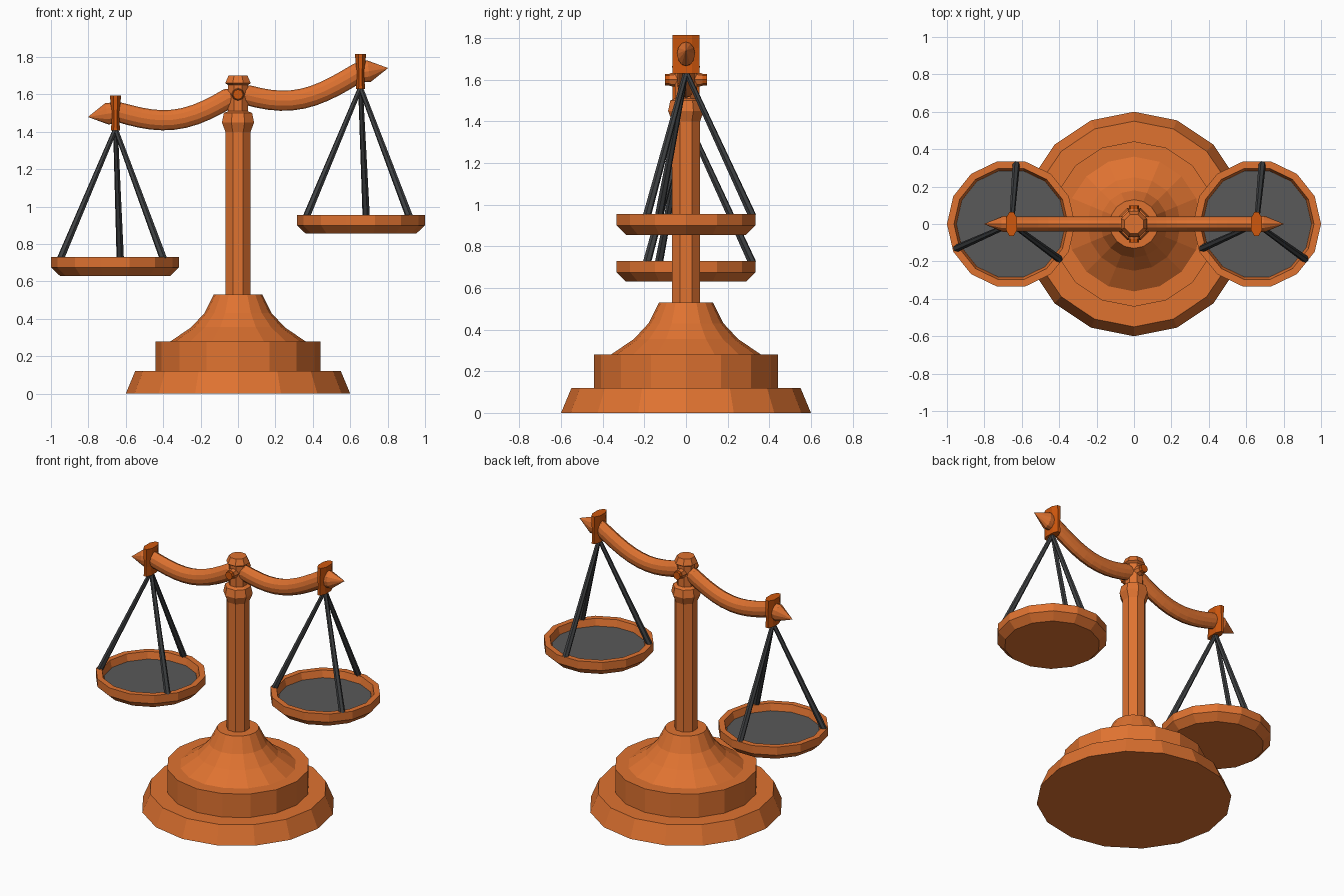
import bpy, bmesh, math
from mathutils import Vector

if "Cube" in bpy.data.objects:
    bpy.data.objects.remove(bpy.data.objects["Cube"])


def material(name, rgb):
    m = bpy.data.materials.new(name)
    m.diffuse_color = (*rgb, 1)
    m.use_nodes = True
    m.node_tree.nodes["Principled BSDF"].inputs["Base Color"].default_value = m.diffuse_color
    return m


BRONZE = material("bronze orange", (0.74, 0.17, 0.03))
DEEP = material("deep orange", (0.62, 0.095, 0.004))
GREY = material("pan grey", (0.10, 0.10, 0.10))
DARK = material("dark rod grey", (0.05, 0.053, 0.056))


def skin(name, rings, mat, cap=True):
    """Join rings of points into one flat-shaded closed mesh."""
    bm = bmesh.new()
    vs = [[bm.verts.new(p) for p in r] for r in rings]
    n = len(vs[0])
    for a, b in zip(vs, vs[1:]):
        for i in range(n):
            j = (i + 1) % n
            bm.faces.new((a[i], a[j], b[j], b[i]))
    if cap:
        bm.faces.new(vs[0][::-1])
        bm.faces.new(vs[-1])
    bmesh.ops.recalc_face_normals(bm, faces=bm.faces)
    me = bpy.data.meshes.new(name)
    bm.to_mesh(me)
    bm.free()
    me.materials.append(mat)
    ob = bpy.data.objects.new(name, me)
    bpy.context.collection.objects.link(ob)
    return ob


def lathe(name, profile, sides, mat, centre=(0, 0), turn=0.0):
    rings = []
    for r, z in profile:
        rings.append([(centre[0] + r * math.cos(turn + math.tau * i / sides),
                       centre[1] + r * math.sin(turn + math.tau * i / sides), z)
                      for i in range(sides)])
    return skin(name, rings, mat)


def rod(name, a, b, ra, rb, sides, mat):
    a, b = Vector(a), Vector(b)
    d = (b - a).normalized()
    u = d.orthogonal().normalized()
    v = d.cross(u)
    rings = [[c + r * (u * math.cos(math.tau * i / sides) + v * math.sin(math.tau * i / sides))
              for i in range(sides)] for c, r in ((a, ra), (b, rb))]
    return skin(name, rings, mat)


# Stepped base with flared foot of the column
lathe("base", [(0.60, 0), (0.55, 0.12), (0.442, 0.12), (0.442, 0.28), (0.36, 0.28),
               (0.25, 0.355), (0.18, 0.43), (0.13, 0.53)], 16, BRONZE)

# Column with collar, head and cap
lathe("column", [(0.073, 0.50), (0.073, 1.40), (0.093, 1.45), (0.082, 1.50), (0.058, 1.51),
                 (0.058, 1.65), (0.074, 1.66), (0.055, 1.70)], 8, BRONZE, turn=math.pi / 8)

# Pivot pin through the head
rod("pivot_pin", (0, -0.10, 1.60), (0, 0.10, 1.60), 0.027, 0.027, 8, DEEP)
for s in (-1, 1):
    rod("pivot_boss", (0, s * 0.04, 1.60), (0, s * 0.08, 1.60), 0.036, 0.03, 8, BRONZE)

# Tilted wavy beam with pointed ends
SLOPE = 0.163


def beam_z(x):
    u = abs(x)
    sag = 0.09 * math.sin(math.pi * u / 0.64) if u < 0.64 else 0
    return 1.61 + SLOPE * x - sag


half = [0.05 + 0.59 * k / 10 for k in range(11)]
stations = [(u, 1.0) for u in half] + [(0.70, 1.08), (0.80, 0.03)]
stations = [(-u, s) for u, s in reversed(stations)] + stations
rings = []
for x, s in stations:
    slope = (beam_z(x + 0.01) - beam_z(x - 0.01)) / 0.02
    normal = Vector((-slope, 0, 1)).normalized()
    c = Vector((x, 0, beam_z(x)))
    rings.append([c + s * (normal * 0.054 * math.sin(math.tau * i / 12)
                           + Vector((0, 0.04, 0)) * math.cos(math.tau * i / 12))
                  for i in range(12)])
skin("beam", rings, BRONZE)

# Hangers, rods and pans on each side
for side, hx, hz, rim in (("left", -0.655, 1.50, 0.73), ("right", 0.655, 1.722, 0.955)):
    cx = math.copysign(0.6575, hx)
    # waisted plate that clasps the beam
    rings = []
    for dz, w in ((-0.093, 0.024), (-0.03, 0.021), (0.03, 0.024), (0.093, 0.03)):
        z = hz + dz
        rings.append([(hx - w, -0.03, z), (hx - w * 0.4, -0.065, z), (hx + w * 0.4, -0.065, z),
                      (hx + w, -0.03, z), (hx + w, 0.03, z), (hx + w * 0.4, 0.065, z),
                      (hx - w * 0.4, 0.065, z), (hx - w, 0.03, z)])
    skin(side + "_hanger", rings, DEEP)
    # three suspension rods
    for deg in (85, 204, 324):
        a = math.radians(deg)
        rod(side + "_rod", (hx, 0, hz - 0.085),
            (cx + 0.32 * math.cos(a), 0.32 * math.sin(a), rim - 0.01), 0.013, 0.02, 6, DARK)
    # dish with raised rim and grey floor
    lathe(side + "_pan", [(0.295, rim - 0.10), (0.3425, rim - 0.055), (0.3425, rim),
                          (0.305, rim), (0.292, rim - 0.05)], 14, BRONZE, (cx, 0))
    lathe(side + "_pan_floor", [(0.291, rim - 0.052), (0.291, rim - 0.046)], 14, GREY, (cx, 0))
